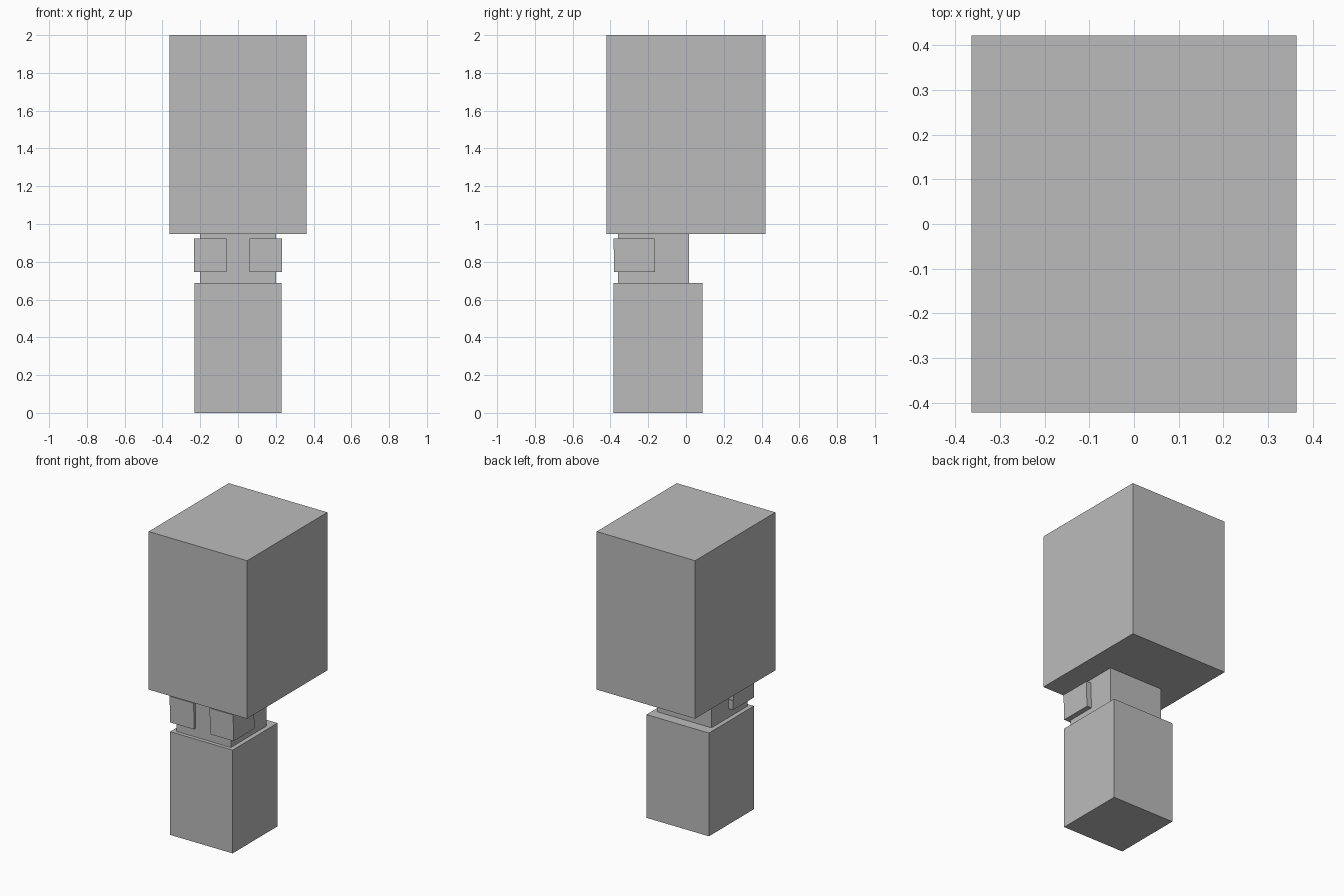
import bpy
from mathutils import Vector

cube = bpy.data.objects.get("Cube")
if cube:
    bpy.data.objects.remove(cube, do_unlink=True)

# One plain grey for every part
grey = bpy.data.materials.new("plain_grey")
grey.use_nodes = True
colour = (0.5, 0.5, 0.5, 1)
grey.diffuse_color = colour
grey.node_tree.nodes["Principled BSDF"].inputs["Base Color"].default_value = colour


def box(name, low, high):
    """Flat-sided block between two opposite corners."""
    low, high = Vector(low), Vector(high)
    bpy.ops.mesh.primitive_cube_add(size=1)
    obj = bpy.context.object
    obj.name = name
    for v in obj.data.vertices:
        v.co = (low + high) / 2 + v.co * (high - low)
    obj.data.materials.append(grey)
    return obj


# Main stacked blocks
box("lower_block", (-0.23, -0.385, 0), (0.23, 0.087, 0.688))
box("neck_block", (-0.2, -0.36, 0.688), (0.2, 0.017, 0.947))
box("upper_block", (-0.363, -0.422, 0.947), (0.363, 0.422, 2))

# Pads wrapping the front corners of the neck, mirrored left and right
for side, s in (("left", 1), ("right", -1)):
    inner, outer = sorted((s * 0.06, s * 0.234))
    box(side + "_pad_lower", (inner, -0.38, 0.747), (outer, -0.163, 0.808))
    box(side + "_pad_middle", (inner, -0.38, 0.808), (outer, -0.167, 0.866))
    box(side + "_pad_upper", (inner, -0.385, 0.866), (outer, -0.167, 0.923))
